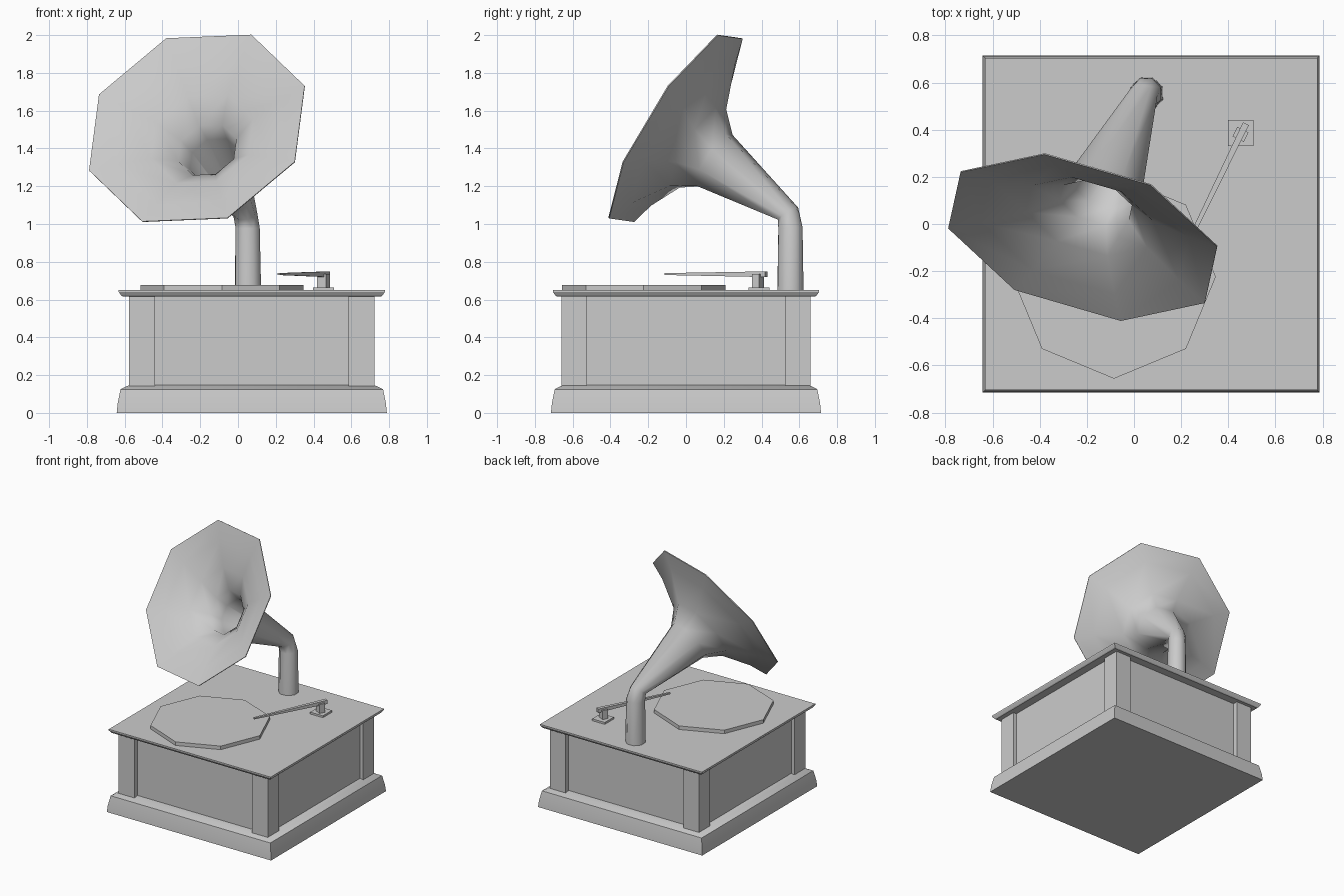
import bpy, bmesh, math
from mathutils import Vector, Matrix

if "Cube" in bpy.data.objects:
    bpy.data.objects.remove(bpy.data.objects["Cube"])

CX = 0.073  # cabinet centre in x


def finish(name, bm, smooth=None):
    bmesh.ops.recalc_face_normals(bm, faces=bm.faces)
    me = bpy.data.meshes.new(name)
    bm.to_mesh(me)
    bm.free()
    ob = bpy.data.objects.new(name, me)
    bpy.context.collection.objects.link(ob)
    if smooth:
        bpy.ops.object.select_all(action='DESELECT')
        bpy.context.view_layer.objects.active = ob
        ob.select_set(True)
        bpy.ops.object.shade_smooth_by_angle(angle=math.radians(smooth))
    return ob


def loft(name, rings, smooth=None):
    """Skin a list of equal-sized point rings and cap both ends."""
    bm = bmesh.new()
    vs = [[bm.verts.new(p) for p in r] for r in rings]
    n = len(rings[0])
    for a, b in zip(vs, vs[1:]):
        for i in range(n):
            j = (i + 1) % n
            bm.faces.new((a[i], a[j], b[j], b[i]))
    bm.faces.new(vs[0])
    bm.faces.new(vs[-1])
    return finish(name, bm, smooth)


def square_profile(name, profile, smooth=None):
    return loft(name, [[(CX + sx * h, sy * h, z) for sx, sy in
                        ((-1, -1), (1, -1), (1, 1), (-1, 1))]
                       for h, z in profile], smooth)


def box(name, lo, hi, angle=0):
    bm = bmesh.new()
    bmesh.ops.create_cube(bm, size=1)
    lo, hi = Vector(lo), Vector(hi)
    m = (Matrix.Translation((lo + hi) / 2) @ Matrix.Rotation(angle, 4, 'Z')
         @ Matrix.Diagonal((*(hi - lo), 1)))
    bm.transform(m)
    return finish(name, bm)


# Cabinet: plinth, panelled body, lid
square_profile("plinth", [(0.715, 0), (0.71, 0.05), (0.695, 0.125),
                          (0.66, 0.143), (0.60, 0.152)], 40)
square_profile("cabinet_body", [(0.622, 0.13), (0.622, 0.63)])
square_profile("lid", [(0.685, 0.617), (0.692, 0.622), (0.705, 0.641), (0.705, 0.65)])

# Corner pillars
for sx in (-1, 1):
    for sy in (-1, 1):
        xs = sorted((CX + sx * 0.513, CX + sx * 0.65))
        ys = sorted((sy * 0.525, sy * 0.66))
        box("corner_pillar", (xs[0], ys[0], 0.132), (xs[1], ys[1], 0.622))

# Turntable platter
loft("turntable", [[(-0.085 + 0.432 * math.sin(k * math.pi / 4),
                     -0.224 + 0.432 * math.cos(k * math.pi / 4), z)
                    for k in range(8)] for z in (0.645, 0.678)])

# Tone arm on its pivot
turn = math.atan2(-0.27, 0.54) * -1
box("arm_base", (0.398, 0.33, 0.645), (0.508, 0.442, 0.665))
box("arm_pivot", (0.425, 0.358, 0.66), (0.479, 0.402, 0.735), -turn)
start, tip = Vector((0.475, 0.425, 0.734)), Vector((0.215, -0.11, 0.735))
side = Vector((tip.y - start.y, start.x - tip.x, 0)).normalized()
up = Vector((0, 0, 1))
loft("tone_arm", [[c + side * w * a + up * h * b for a, b in
                   ((-1, -1), (1, -1), (1, 1), (-1, 1))]
                  for c, w, h in ((start, 0.014, 0.015), (tip, 0.008, 0.005))])

# Horn: eight-sided rings swept from the lid up the neck, out to the rim and back inside
AXIS = Vector((0.259, 0.816, -0.518)).normalized()
SPOKE = Vector((-0.264, 0.575, 0.774))
RIM = Vector((-0.218, -0.058, 1.508))


def ring(c, n, r):
    c, n = Vector(c), Vector(n).normalized()
    u = (SPOKE - n * SPOKE.dot(n)).normalized()
    w = u.cross(n)
    return [c + r * (u * math.cos(k * math.pi / 4) + w * math.sin(k * math.pi / 4))
            for k in range(8)]


bend = (0.15, 0.53, -0.83)
horn = [
    ((0.053, 0.553, 0.645), (0, 0, -1), 0.074),
    ((0.051, 0.553, 0.98), (0, 0.05, -1), 0.069),
    ((0.038, 0.540, 1.055), bend, 0.064),
    ((-0.125, 0.148, 1.338), AXIS, 0.172),
    ((-0.168, 0.062, 1.404), AXIS, 0.262),
    (RIM + AXIS * 0.055, AXIS, 0.475),
    (RIM + AXIS * 0.006, AXIS, 0.614),
    (RIM, AXIS, 0.614),
    (RIM + AXIS * 0.04, AXIS, 0.475),
    (RIM + AXIS * 0.11, AXIS, 0.290),
    ((-0.162, 0.090, 1.392), AXIS, 0.165),
    ((-0.125, 0.148, 1.338), AXIS, 0.140),
    ((0.033, 0.528, 1.063), bend, 0.045),
]
loft("horn", [ring(*h) for h in horn], 60)
